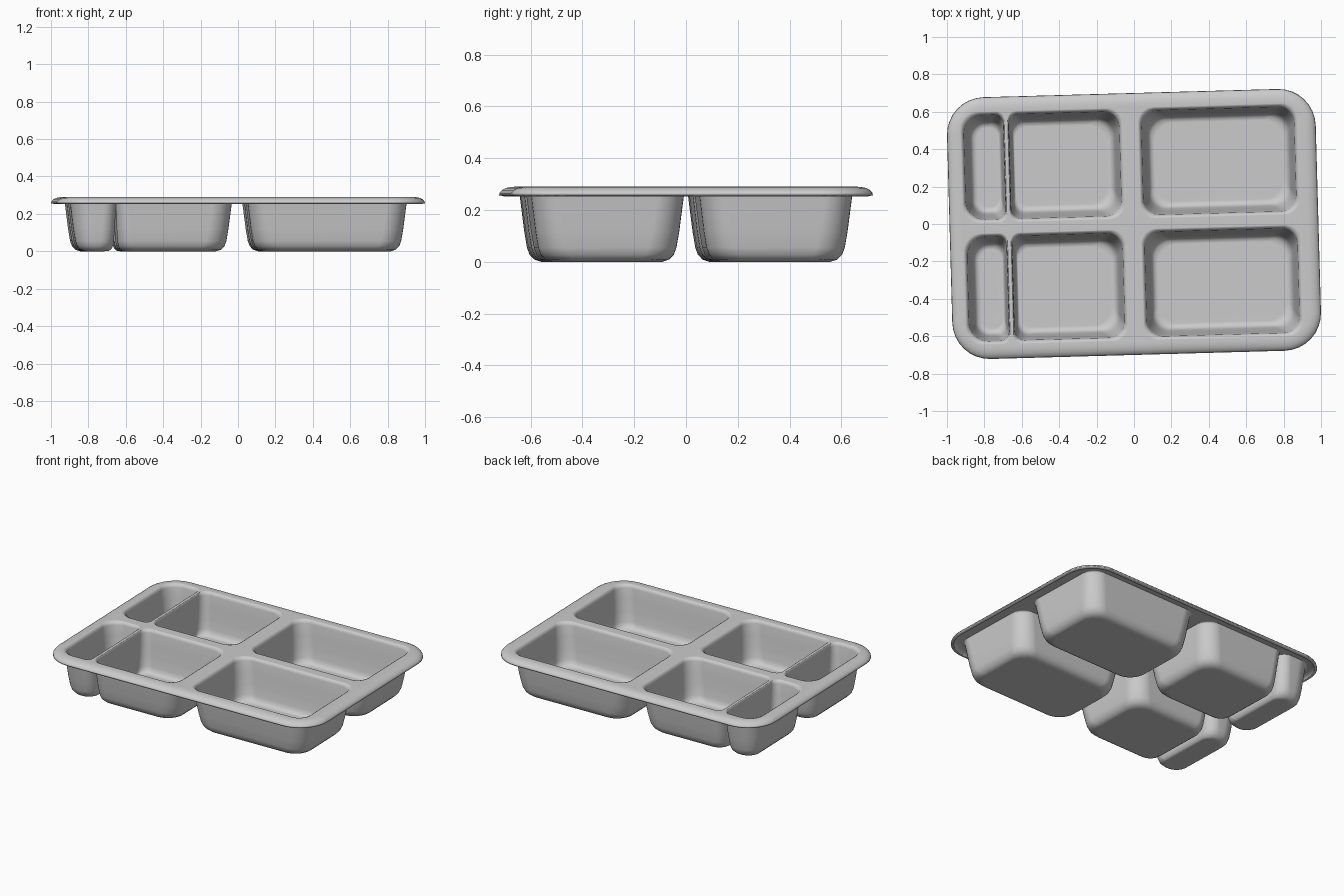
import bpy, bmesh
from math import sin, cos, pi, radians
from mathutils import Matrix

if "Cube" in bpy.data.objects:
    bpy.data.objects.remove(bpy.data.objects["Cube"])

ROT = Matrix.Rotation(radians(1.6), 3, 'Z')   # the tray sits slightly turned
TOP = 0.29
SEG = 8
bm = bmesh.new()


def ring(x0, x1, y0, y1, r_left, r_right, z):
    """Closed rounded-rectangle loop of vertices, counter-clockwise."""
    lim = min(x1 - x0, y1 - y0) / 2 - 0.003
    rl, rr = min(r_left, lim), min(r_right, lim)
    corners = [(x1 - rr, y1 - rr, rr, 0), (x0 + rl, y1 - rl, rl, 1),
               (x0 + rl, y0 + rl, rl, 2), (x1 - rr, y0 + rr, rr, 3)]
    verts = []
    for cx, cy, r, q in corners:
        for i in range(SEG + 1):
            a = (q + i / SEG) * pi / 2
            verts.append(bm.verts.new(ROT @ Matrix.Translation((cx, cy, z)).translation
                                      + ROT @ Matrix.Translation((r * cos(a), r * sin(a), 0)).translation))
    return verts


def loft(rings):
    for a, b in zip(rings, rings[1:]):
        n = len(a)
        for i in range(n):
            j = (i + 1) % n
            bm.faces.new((a[i], a[j], b[j], b[i]))


def loop_edges(vs):
    out = []
    for i, v in enumerate(vs):
        w = vs[(i + 1) % len(vs)]
        out.append(bm.edges.get((v, w)))
    return out


# rolled outer lip: (inset, height)
HX, HY, R = 0.986, 0.70, 0.2
lip = [(0, 0.257), (0.002, 0.266), (0.010, 0.276), (0.026, 0.285), (0.045, 0.289), (0.06, TOP)]
rim = [ring(-HX + d, HX - d, -HY + d, HY - d, R - d, R - d, z) for d, z in lip]
loft(rim)
flange_edges = loop_edges(rim[-1])

# pockets: x0, x1, left radius, right radius, left and right draft factor
pockets = [(0.05, 0.875, 0.085, 0.085, 1, 1),
           (-0.655, -0.06, 0.05, 0.085, 0.4, 1),
           (-0.90, -0.683, 0.10, 0.045, 1, 0.4)]
# wall profile: (inset, height)
wall = [(-0.014, TOP), (-0.010, TOP - 0.001), (-0.002, 0.284), (0.004, 0.27), (0.013, 0.20),
        (0.023, 0.12), (0.033, 0.06), (0.041, 0.037), (0.053, 0.024), (0.072, 0.018)]
for x0, x1, rl, rr, fl, fr in pockets:
    for side in (1, -1):
        ya, yb = sorted((side * 0.042, side * 0.608))
        rings = [ring(x0 + d * fl, x1 - d * fr, ya + d, yb - d,
                      rl + 0.3 * d, rr + 0.3 * d, z) for d, z in wall]
        loft(rings)
        bm.faces.new(rings[-1])
        flange_edges += loop_edges(rings[0])

# flat top flange around the six openings
bmesh.ops.triangle_fill(bm, edges=flange_edges, use_beauty=True, normal=(0, 0, 1))
bmesh.ops.recalc_face_normals(bm, faces=bm.faces)
if sum(f.normal.z * f.calc_area() for f in bm.faces) < 0:
    bmesh.ops.reverse_faces(bm, faces=bm.faces)

mesh = bpy.data.meshes.new("compartment_tray")
bm.to_mesh(mesh)
bm.free()
tray = bpy.data.objects.new("compartment_tray", mesh)
bpy.context.collection.objects.link(tray)
bpy.context.view_layer.objects.active = tray
tray.select_set(True)
bpy.ops.object.shade_smooth_by_angle(angle=radians(40))

# sheet thickness, grown downward and outward
solid = tray.modifiers.new("thickness", 'SOLIDIFY')
solid.thickness = 0.018
solid.offset = -1
shade = tray.modifiers.new("clean_shading", 'WEIGHTED_NORMAL')
shade.keep_sharp = True
